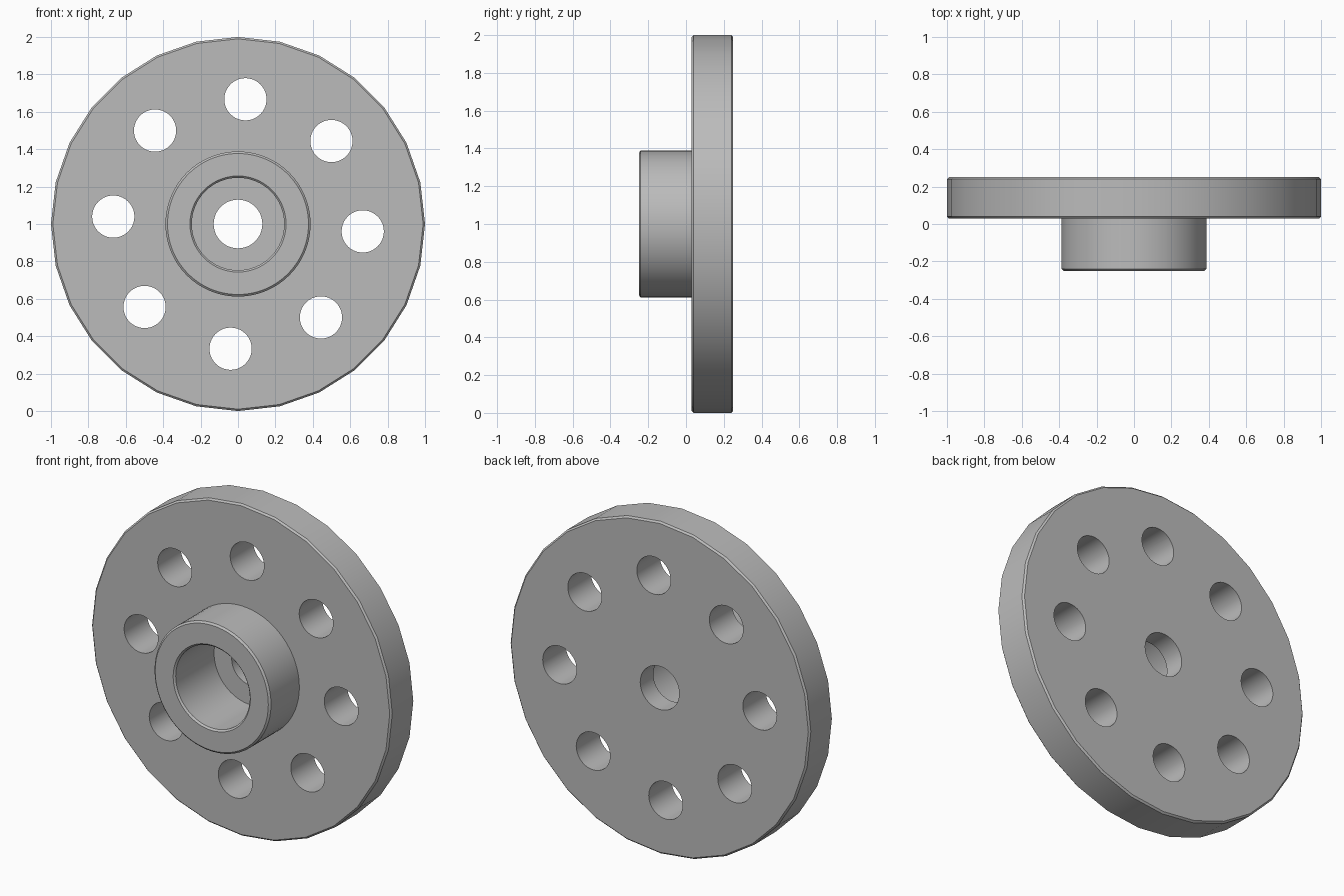
import bpy, bmesh, math
from math import cos, sin, tau

if "Cube" in bpy.data.objects:
    bpy.data.objects.remove(bpy.data.objects["Cube"])

AXIS_Z = 1.0   # height of the wheel axis
FRONT, STEP, BACK = -0.25, 0.03, 0.25

steel = bpy.data.materials.new("plain grey")
steel.use_nodes = True
grey = (0.5, 0.5, 0.5, 1)
steel.diffuse_color = grey
steel.node_tree.nodes["Principled BSDF"].inputs["Base Color"].default_value = grey


def lathe(name, profile, sides, cx=0.0, cz=AXIS_Z):
    """Closed solid turned about a y-parallel axis from (radius, y) points."""
    bm = bmesh.new()
    rings = [[bm.verts.new((cx + r * cos(tau * i / sides), y, cz + r * sin(tau * i / sides)))
              for i in range(sides)] for r, y in profile]
    for a, b in zip(rings, rings[1:]):
        for i in range(sides):
            j = (i + 1) % sides
            bm.faces.new((a[i], a[j], b[j], b[i]))
    bm.faces.new(rings[0])
    bm.faces.new(rings[-1])
    bmesh.ops.recalc_face_normals(bm, faces=bm.faces)
    mesh = bpy.data.meshes.new(name)
    bm.to_mesh(mesh)
    bm.free()
    mesh.materials.append(steel)
    obj = bpy.data.objects.new(name, mesh)
    bpy.context.collection.objects.link(obj)
    return obj


def combine(target, tool, operation):
    """Apply a boolean and discard the tool."""
    mod = target.modifiers.new(operation.lower(), "BOOLEAN")
    mod.operation, mod.solver, mod.object = operation, "EXACT", tool
    bpy.context.view_layer.objects.active = target
    bpy.ops.object.modifier_apply(modifier=mod.name)
    bpy.data.objects.remove(tool)


# Flange disc with chamfered rims
c = 0.01
flange = lathe("flanged_hub", [(1 - c, STEP), (1, STEP + c), (1, BACK - c), (1 - c, BACK)], 28)

# Hub boss, chamfered at its front edge
boss = lathe("boss", [(0.377, FRONT), (0.388, FRONT + c), (0.388, STEP + 0.05)], 64)
combine(flange, boss, "UNION")

# Stepped centre bore with a chamfered mouth
mouth = [(0.267, FRONT - c), (0.247, FRONT + c), (0.247, 0.125), (0.13, 0.125), (0.13, BACK + 0.1)]
combine(flange, lathe("bore_cutter", mouth, 64), "DIFFERENCE")

# Ring of eight through holes
for k in range(8):
    a = tau * k / 8 - math.radians(3.4)
    hole = lathe("hole_cutter", [(0.113, STEP - 0.1), (0.113, BACK + 0.1)], 40,
                 0.668 * cos(a), AXIS_Z + 0.668 * sin(a))
    combine(flange, hole, "DIFFERENCE")

# Smooth walls, crisp edges
bpy.ops.object.select_all(action="DESELECT")
flange.select_set(True)
bpy.context.view_layer.objects.active = flange
bpy.ops.object.shade_smooth_by_angle(angle=math.radians(30))
